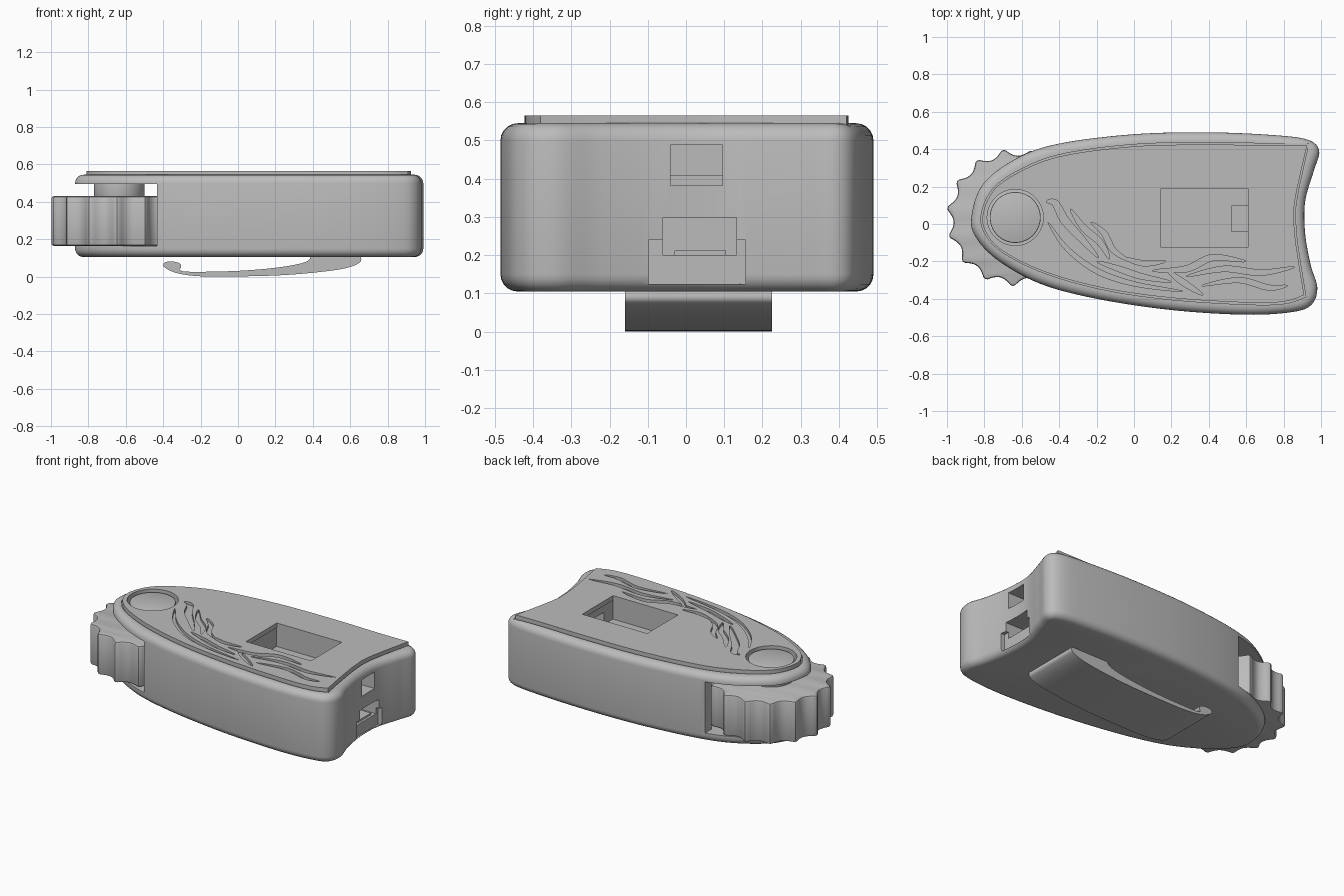
import bpy, bmesh, math
from mathutils import Vector

if "Cube" in bpy.data.objects:
    bpy.data.objects.remove(bpy.data.objects["Cube"], do_unlink=True)

grey = bpy.data.materials.new("plain grey")
grey.use_nodes = True
grey.diffuse_color = (0.5, 0.5, 0.5, 1)
shader = next(n for n in grey.node_tree.nodes if n.type == "BSDF_PRINCIPLED")
shader.inputs["Base Color"].default_value = grey.diffuse_color


def spline(points, closed=False, steps=8):
    """Smooth curve through a few 2D points."""
    pts = [Vector(p) for p in points]
    count = len(pts)
    if closed:
        get = lambda i: pts[i % count]
    else:
        get = lambda i: pts[max(0, min(i, count - 1))]
    result = []
    for i in range(count if closed else count - 1):
        a, b, c, d = (get(i + k) for k in (-1, 0, 1, 2))
        for s in range(steps):
            t = s / steps
            result.append(0.5 * (2 * b + (c - a) * t + (2 * a - 5 * b + 4 * c - d) * t * t
                                 + (3 * b - a - 3 * c + d) * t ** 3))
    if not closed:
        result.append(pts[-1])
    return result


def solid(name, outline, low, high, bevel=0, segments=5, axis="z"):
    """Extrude a 2D outline along z or y, with optional rounded rims."""
    bm = bmesh.new()
    place = lambda p, h: (p[0], p[1], h) if axis == "z" else (p[0], h, p[1])
    rings = [[bm.verts.new(place(p, h)) for p in outline] for h in (low, high)]
    caps = [bm.faces.new(r) for r in rings]
    rims = [e for f in caps for e in f.edges]
    for i in range(len(outline)):
        bm.faces.new((rings[0][i - 1], rings[0][i], rings[1][i], rings[1][i - 1]))
    bmesh.ops.recalc_face_normals(bm, faces=bm.faces)
    if bevel:
        bmesh.ops.bevel(bm, geom=rims, offset=bevel, segments=segments,
                        profile=0.5, affect="EDGES", clamp_overlap=False)
    mesh = bpy.data.meshes.new(name)
    bm.to_mesh(mesh)
    bm.free()
    mesh.materials.append(grey)
    obj = bpy.data.objects.new(name, mesh)
    bpy.context.scene.collection.objects.link(obj)
    return obj


def box(name, x0, x1, y0, y1, z0, z1):
    return solid(name, [(x0, y0), (x1, y0), (x1, y1), (x0, y1)], z0, z1)


def disc(name, radius, z0, z1, bevel=0):
    ring = [(axle[0] + radius * math.cos(math.tau * i / 64),
             axle[1] + radius * math.sin(math.tau * i / 64)) for i in range(64)]
    return solid(name, ring, z0, z1, bevel, 2)


def cut(obj, cutters):
    """Subtract the cutters, keep the result and discard them."""
    for c in cutters:
        c.hide_render = True
        mod = obj.modifiers.new("cut", "BOOLEAN")
        mod.operation, mod.solver, mod.object = "DIFFERENCE", "EXACT", c
    bpy.context.view_layer.update()
    graph = bpy.context.evaluated_depsgraph_get()
    mesh = bpy.data.meshes.new_from_object(obj.evaluated_get(graph))
    obj.modifiers.clear()
    obj.data = mesh
    for c in cutters:
        bpy.data.objects.remove(c, do_unlink=True)


def stroke(points, width):
    """Tapered flame-shaped cutter along a curve."""
    path = spline(points)
    last = len(path) - 1
    left, right = [path[0]], []
    for i in range(1, last):
        along = (path[i + 1] - path[i - 1]).normalized()
        side = Vector((-along.y, along.x)) * width * math.sin(math.pi * i / last) ** 0.7
        left.append(path[i] + side)
        right.append(path[i] - side)
    return solid("flame_cutter", left + [path[last]] + right[::-1], 0.546, 0.6)


axle = (-0.635, 0.035)

# Main body: pointed shell with a concave rear end
body = solid("body", spline([
    (-0.87, 0.03), (-0.81, 0.21), (-0.63, 0.35), (-0.4, 0.43), (0, 0.48), (0.4, 0.49),
    (0.75, 0.475), (0.93, 0.45), (0.99, 0.39), (0.96, 0.28), (0.915, 0.12), (0.915, -0.05),
    (0.945, -0.22), (0.98, -0.34), (0.95, -0.43), (0.85, -0.47), (0.6, -0.485), (0.2, -0.46),
    (-0.2, -0.4), (-0.5, -0.32), (-0.72, -0.2), (-0.84, -0.08)], True), 0.105, 0.545, 0.045)

# Cover plate outline: one long side curve and a concave end with sharp corners
side_curve = spline([
    (0.925, 0.42), (0.7, 0.42), (0.4, 0.425), (0, 0.415), (-0.38, 0.365), (-0.6, 0.285),
    (-0.75, 0.18), (-0.81, 0.035), (-0.77, -0.08), (-0.66, -0.17), (-0.45, -0.265),
    (-0.15, -0.345), (0.2, -0.395), (0.6, -0.42), (0.8, -0.415), (0.91, -0.38)])
end_curve = spline([(0.91, -0.38), (0.88, -0.2), (0.858, -0.03), (0.86, 0.12), (0.925, 0.42)])
plate_outline = side_curve + end_curve[1:-1]
plate = solid("cover_plate", plate_outline, 0.535, 0.565)

# Body openings: seat for the plate, wheel slot, window and end ports
cut(body, [
    solid("seat_cutter", [(p.x * 1.01, p.y * 1.025) for p in plate_outline], 0.536, 0.7),
    box("slot_cutter", -1.2, -0.432, -1, 1, 0.163, 0.495),
    disc("wheel_cutter", 0.38, 0.163, 0.495),
    disc("hub_cutter", 0.15, 0.4, 0.7),
    box("window_cutter", 0.14, 0.615, -0.13, 0.195, 0.41, 0.7),
    box("upper_port_cutter", 0.52, 1.2, -0.04, 0.095, 0.382, 0.488),
    box("lower_port_cutter", 0.75, 1.2, -0.06, 0.132, 0.2, 0.298),
    box("port_recess_cutter", 0.895, 1.2, -0.098, 0.155, 0.125, 0.24)])

# Connector tongue inside the lower port
box("port_tongue", 0.74, 0.88, -0.03, 0.105, 0.2, 0.212)

# Flame engraving, hub hole and window in the cover plate
flames = [
    ([(-0.47, 0.12), (-0.42, 0.11), (-0.37, 0.02), (-0.28, -0.08), (-0.19, -0.18)], 0.022),
    ([(-0.34, 0.08), (-0.27, -0.02), (-0.18, -0.1), (-0.13, -0.19)], 0.018),
    ([(-0.23, 0.01), (-0.16, -0.05), (-0.11, -0.14), (-0.02, -0.2)], 0.016),
    ([(-0.46, 0.01), (-0.36, -0.13), (-0.2, -0.25), (0, -0.32), (0.26, -0.36)], 0.014),
    ([(-0.2, -0.2), (-0.08, -0.24), (0.04, -0.28), (0.2, -0.31)], 0.016),
    ([(-0.06, -0.18), (0.05, -0.21), (0.17, -0.2)], 0.014),
    ([(0.1, -0.25), (0.28, -0.24), (0.42, -0.18), (0.6, -0.2)], 0.018),
    ([(0.18, -0.25), (0.26, -0.31), (0.37, -0.38)], 0.016),
    ([(0.28, -0.28), (0.48, -0.24), (0.68, -0.26), (0.86, -0.23)], 0.016),
    ([(0.36, -0.33), (0.56, -0.3), (0.72, -0.34), (0.82, -0.33)], 0.015)]
cut(plate, [stroke(*f) for f in flames] + [
    disc("plate_hole_cutter", 0.15, 0.4, 0.7),
    box("plate_window_cutter", 0.145, 0.61, -0.125, 0.19, 0.4, 0.7)])

# Thumb wheel with scalloped grip, and its hub
teeth, per_tooth = 15, 12
rim = []
for i in range(teeth * per_tooth):
    u = 2 * (i % per_tooth) / per_tooth - 1
    radius = 0.366 - 0.036 * max(0, 1 - (u / 0.88) ** 2)
    angle = math.radians(100) + math.tau * i / (teeth * per_tooth)
    rim.append((axle[0] + radius * math.cos(angle), axle[1] + radius * math.sin(angle)))
solid("thumb_wheel", rim, 0.165, 0.43, 0.012, 2)
disc("wheel_hub", 0.136, 0.42, 0.553, 0.006)

# Spring clip underneath with a curled free end
clip_profile = spline([
    (0.655, 0.11), (0.65, 0.075), (0.55, 0.04), (0.3, 0.012), (0.05, 0.002), (-0.2, 0.002),
    (-0.33, 0.02), (-0.395, 0.052), (-0.39, 0.076), (-0.35, 0.081), (-0.31, 0.07),
    (-0.305, 0.05), (-0.31, 0.035), (-0.25, 0.026), (0, 0.031), (0.22, 0.05),
    (0.36, 0.078), (0.39, 0.11)])
solid("belt_clip", clip_profile, -0.16, 0.225, axis="y")

# Smooth shading with crisp edges
for obj in bpy.context.scene.objects:
    if obj.type == "MESH":
        obj.data.shade_smooth()
        obj.data.set_sharp_from_angle(angle=math.radians(30))
